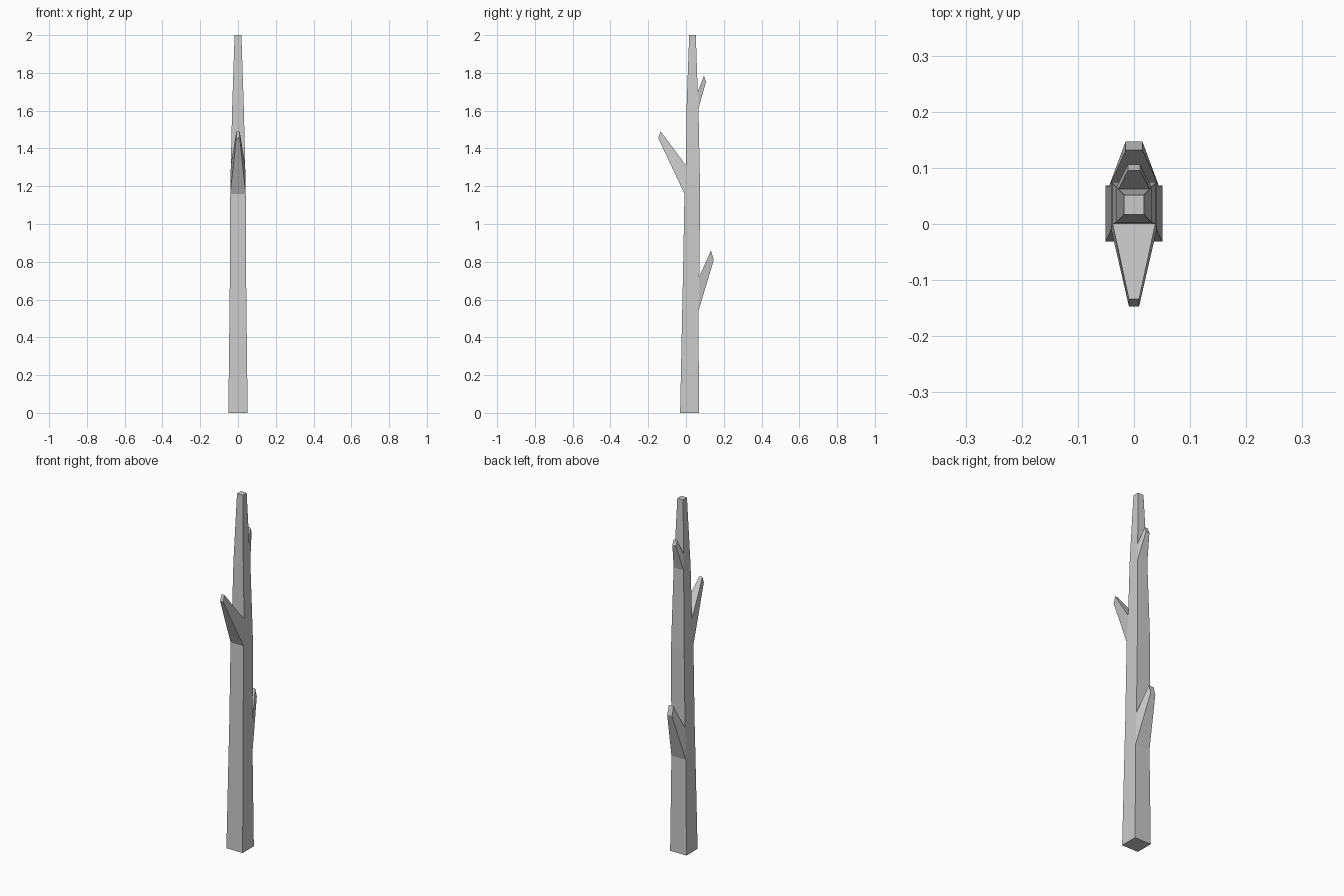
import bpy, bmesh

if "Cube" in bpy.data.objects:
    bpy.data.objects.remove(bpy.data.objects["Cube"])

# Trunk rings: height, half width, front y, back y
RINGS = [
    (0.00, 0.051, -0.031, 0.069),
    (0.54, 0.045, -0.020, 0.066),
    (0.72, 0.043, -0.016, 0.070),
    (1.16, 0.041, -0.008, 0.075),
    (1.31, 0.038, 0.000, 0.072),
    (1.61, 0.031, 0.003, 0.066),
    (1.70, 0.028, 0.006, 0.062),
    (2.00, 0.018, 0.017, 0.052),
]
# Branch stubs: (segment, side) -> half width, lower (y, z), upper (y, z)
FRONT, BACK = 0, 2
STUBS = {
    (1, BACK): (0.015, (0.147, 0.81), (0.132, 0.86)),
    (3, FRONT): (0.009, (-0.147, 1.455), (-0.134, 1.49)),
    (5, BACK): (0.011, (0.106, 1.755), (0.095, 1.785)),
}

bm = bmesh.new()
rings = [[bm.verts.new(c) for c in ((-w, f, z), (w, f, z), (w, b, z), (-w, b, z))]
         for z, w, f, b in RINGS]


def bridge(a, b):
    for i in range(4):
        j = (i + 1) % 4
        bm.faces.new((a[i], a[j], b[j], b[i]))


# Trunk walls, with a tapered branch growing out of the chosen faces
for s in range(len(rings) - 1):
    lo, hi = rings[s], rings[s + 1]
    for i in range(4):
        j = (i + 1) % 4
        quad = (lo[i], lo[j], hi[j], hi[i])
        if (s, i) not in STUBS:
            bm.faces.new(quad)
            continue
        w, low, up = STUBS[(s, i)]
        left = -w if i == FRONT else w
        tip = [bm.verts.new((x, y, z)) for x, (y, z) in
               ((left, low), (-left, low), (-left, up), (left, up))]
        bridge(quad, tip)
        bm.faces.new(tip)

# End caps
bm.faces.new(rings[0][::-1])
bm.faces.new(rings[-1])
bmesh.ops.recalc_face_normals(bm, faces=bm.faces)

mesh = bpy.data.meshes.new("branch_trunk")
bm.to_mesh(mesh)
bm.free()
bpy.context.collection.objects.link(bpy.data.objects.new("branch_trunk", mesh))
